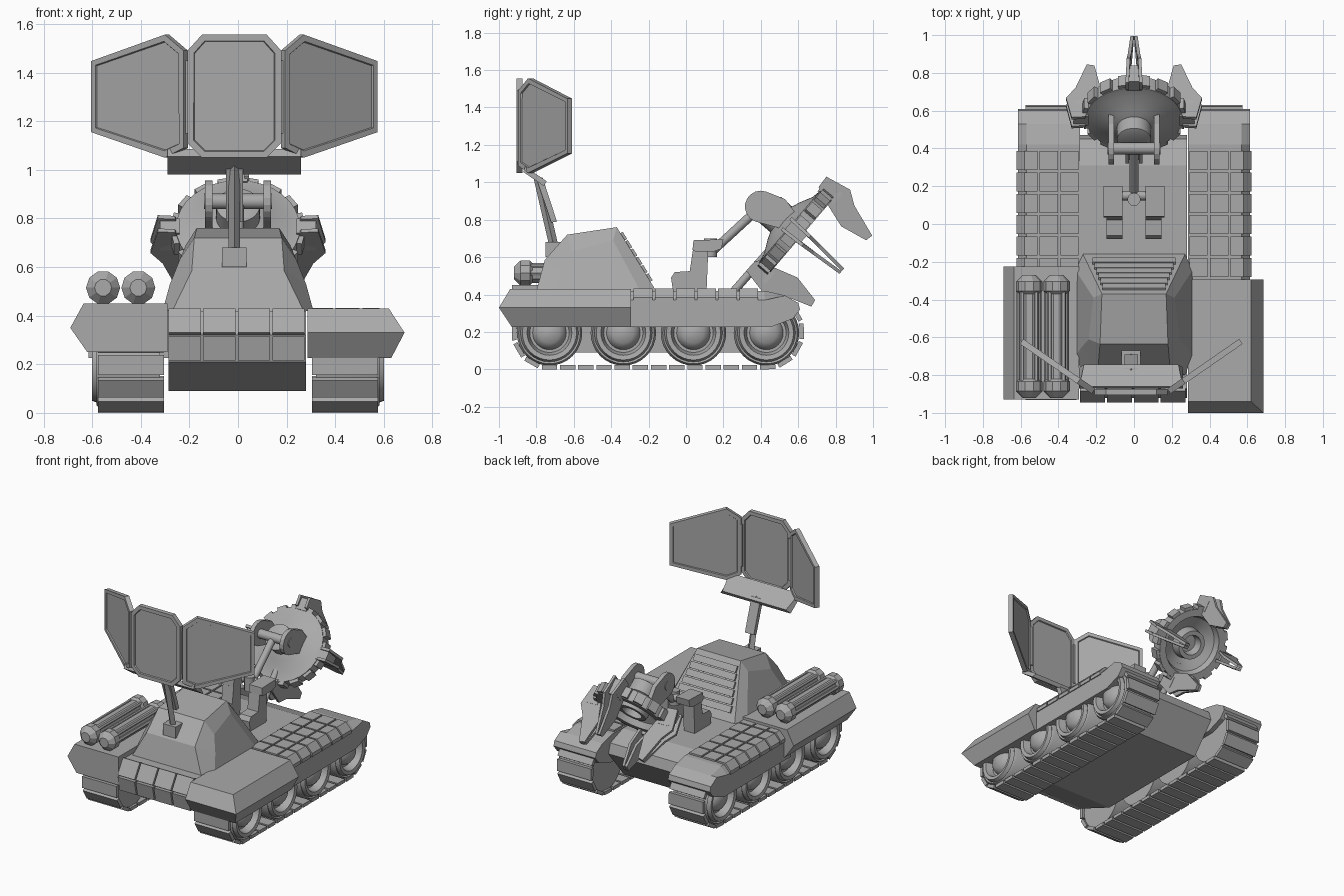
import bpy, bmesh
from math import sin, cos, pi, radians
from mathutils import Vector as V

if "Cube" in bpy.data.objects:
    bpy.data.objects.remove(bpy.data.objects["Cube"])

grey = bpy.data.materials.new("plain grey")
grey.use_nodes = True
grey.diffuse_color = (0.4, 0.4, 0.4, 1)
grey.node_tree.nodes["Principled BSDF"].inputs["Base Color"].default_value = grey.diffuse_color


# Helpers: each solid is a list of rings, each ring a list of points
def finish(name, bm, smooth=False):
    bmesh.ops.recalc_face_normals(bm, faces=bm.faces)
    me = bpy.data.meshes.new(name)
    bm.to_mesh(me)
    bm.free()
    me.materials.append(grey)
    ob = bpy.data.objects.new(name, me)
    bpy.context.collection.objects.link(ob)
    if smooth:
        bpy.ops.object.select_all(action='DESELECT')
        ob.select_set(True)
        bpy.context.view_layer.objects.active = ob
        bpy.ops.object.shade_smooth_by_angle(angle=radians(35))
    return ob


def make(name, *solids, smooth=False):
    bm = bmesh.new()
    for rings in solids:
        vs = [[bm.verts.new(p) for p in ring] for ring in rings]
        n = len(vs[0])
        for a, b in zip(vs, vs[1:]):
            for i in range(n):
                j = (i + 1) % n
                bm.faces.new((a[i], a[j], b[j], b[i]))
        bm.faces.new(vs[0])
        bm.faces.new(vs[-1])
    return finish(name, bm, smooth)


def extrude(outline, x0, x1):
    return [[(x, y, z) for y, z in outline] for x in (x0, x1)]


def box(x0, x1, y0, y1, z0, z1):
    return extrude([(y0, z0), (y1, z0), (y1, z1), (y0, z1)], x0, x1)


def lathe(profile, origin, axis, n=24):
    q = V(axis).to_track_quat('Z', 'Y')
    return [[V(origin) + q @ V((r * cos(2 * pi * i / n), r * sin(2 * pi * i / n), a))
             for i in range(n)] for r, a in profile]


def rod(p, q, r, n=12):
    d = V(q) - V(p)
    return lathe([(r, 0), (r, d.length)], p, d, n)


def flip(rings, s):
    return [[(s * p[0], p[1], p[2]) for p in ring] for ring in rings]


# Hull and nose armour
hull = [(-.87, .42), (-.92, .32), (-.89, .21), (-.6, .09), (.3, .09),
        (.47, .3), (.45, .37), (.31, .42)]
make("hull", extrude(hull, -.285, .28))
upper = [(-.86, .42), (-.885, .43), (-.945, .33), (-.92, .32)]
lower = [(-.92, .315), (-.945, .315), (-.925, .215), (-.89, .215)]
make("nose_armour", *[extrude(row, -.285 + .142 * i, -.153 + .142 * i)
                      for i in range(4) for row in (upper, lower)])

# Cabin with bevelled side panels
edge = [(.27, -.8, .42), (.19, -.755, .585), (.18, -.635, .72), (.17, -.37, .76), (.27, -.16, .42)]
side = [(.31, -.7, .42), (.28, -.655, .53), (.24, -.61, .63), (.215, -.39, .69), (.31, -.245, .42)]
make("cabin", flip([side], -1) + flip([edge], -1) + [edge, side])
slats = []
for i in range(6):
    t = .2 + .13 * i
    w = .235 - .08 * t
    p, d, n = V((0, -.16 - .21 * t, .42 + .34 * t)), V((0, -.012, .019)), V((0, .012, .007))
    quad = [p - d - n, p + d - n, p + d + n, p - d + n]
    slats.append(extrude([(v.y, v.z) for v in quad], -w, w))
make("cabin_grille", *slats)

# Front fenders: bevelled box on the left, flat-ended box on the right
def slab(z, x, y):
    return [(.285, y, z), (x, y, z), (x, -.295, z), (.285, -.295, z)]

make("front_fender_left", [slab(.225, .63, -.93), slab(.33, .685, -1), slab(.43, .62, -.94)])
section = [(-.29, .45), (-.635, .45), (-.69, .35), (-.62, .25), (-.29, .25)]
make("front_fender_right", [[(x, y, z) for x, z in section] for y in (-.93, -.225)])

# Canisters on the right fender
for k, x in enumerate((-.555, -.41)):
    o, ends = (x, -.92, .515), []
    prof = [(.035, 0), (.07, .035), (.07, .085), (.055, .1), (.055, .55), (.07, .565), (.07, .615), (.035, .65)]
    rails = [rod((x + .052 * cos(a), -.83, .515 + .052 * sin(a)),
                 (x + .052 * cos(a), -.36, .515 + .052 * sin(a)), .014, 6)
             for a in (pi / 4, 3 * pi / 4, 0, pi)]
    make("canister_%d" % (k + 1), lathe(prof, o, (0, 1, 0), 10), *rails)

# Rear fenders, armour tiles, wheels and tracks on both sides
fender = [(-.3, .225), (.45, .225), (.57, .27), (.61, .32), (.6, .355), (.53, .395), (.42, .42), (-.3, .42)]
wheel = [(.04, 0), (.175, 0), (.175, .245), (.165, .262), (.155, .255), (.145, .28), (.12, .275),
         (.105, .225), (.09, .225), (.08, .25), (.055, .27), (.01, .28)]
Y0, Y1, R, ZC = -.73, .43, .188, .2
RUN = Y1 - Y0
TOTAL = 2 * RUN + 2 * pi * R


def track_point(s):
    # Position and heading along the track loop
    if s < RUN:
        return Y0 + s, ZC - R, 0
    s -= RUN
    if s < pi * R:
        a = s / R
        return Y1 + R * sin(a), ZC - R * cos(a), a
    s -= pi * R
    if s < RUN:
        return Y1 - s, ZC + R, pi
    a = pi + (s - RUN) / R
    return Y0 + R * sin(a), ZC - R * cos(a), a


for s, label in ((1, "left"), (-1, "right")):
    low = [(y, z - .05 if z > .4 else z) for y, z in fender]
    rings = [[(x, y, z) for y, z in f] for x, f in ((.285, fender), (.57, fender), (.615, low))]
    make("rear_fender_" + label, flip(rings, s))
    tiles = []
    for i in range(6):
        y0 = -.28 + i * .113
        y1 = y0 + .101
        tiles += [box(.295, .39, y0, y1, .4, .432), box(.402, .5, y0, y1, .4, .432)]
        outer = [(.512, .4), (.512, .432), (.58, .432), (.622, .385), (.622, .36), (.58, .36)]
        tiles.append([[(x, y, z) for x, z in outer] for y in (y0, y1)])
    make("fender_tiles_" + label, *[flip(t, s) for t in tiles])
    for k, y in enumerate((-.73, -.335, .04, .43)):
        make("wheel_%s_%d" % (label, k + 1), flip(lathe(wheel, (.32, y, .195), (1, 0, 0), 32), s), smooth=True)
    links = []
    for i in range(36):
        y, z, a = track_point(TOTAL * i / 36)
        quad = [(y + u * cos(a) - v * sin(a), z + u * sin(a) + v * cos(a))
                for u, v in ((-.041, -.012), (.041, -.012), (.041, .012), (-.041, .012))]
        links.append(flip(extrude(quad, .305, .575), s))
    make("track_" + label, *links)

# Mast and cross bar for the panel array
CX = -.015
mast = [rod((CX, -.7, .63), (CX, -.79, 1.02), .024, 4),
        extrude([(-.72, .785), (-.69, .79), (-.765, 1.02), (-.8, 1.02)], CX - .035, CX + .035),
        box(CX - .05, CX + .05, -.75, -.66, .6, .68)]
make("mast", *mast)
bar = [(-.87, 1.055), (-.76, .98), (-.745, 1.005), (-.86, 1.085)]
make("cross_bar", [[(CX + s * (.275 if y < -.8 or z < 1 else .25), y, z) for y, z in bar] for s in (-1, 1)])


# Three framed panels with recessed faces
def panel(name, outline, origin, direction):
    d = V(direction).normalized()
    n = V((-d.y, d.x, 0)) * .016
    bm = bmesh.new()
    pts = [V(origin) + d * u + V((0, 0, z)) for u, z in outline]
    a = [bm.verts.new(p - n) for p in pts]
    b = [bm.verts.new(p + n) for p in pts]
    caps = [bm.faces.new(a), bm.faces.new(b[::-1])]
    for i in range(len(a)):
        j = (i + 1) % len(a)
        bm.faces.new((a[i], b[i], b[j], a[j]))
    bmesh.ops.recalc_face_normals(bm, faces=bm.faces)
    bmesh.ops.inset_individual(bm, faces=caps, thickness=.028, depth=0)
    bmesh.ops.inset_individual(bm, faces=caps, thickness=.004, depth=-.008)
    finish(name, bm)


w = .193
centre = [(-w, 1.11), (-w + .06, 1.05), (w - .06, 1.05), (w, 1.11), (w, 1.49), (w - .06, 1.556), (-w + .06, 1.556), (-w, 1.49)]
panel("panel_centre", centre, (CX, -.89, 0), (1, 0, 0))
wing = [(0, 1.09), (.094, 1.05), (.463, 1.155), (.463, 1.447), (.094, 1.556), (0, 1.49)]
for s, label in ((1, "left"), (-1, "right")):
    panel("panel_" + label, wing, (CX + s * .2, -.885, 0), (s * .383, .265, 0))
    make("panel_hinge_" + label, box(CX + s * .2 - .02, CX + s * .2 + .02, -.885, -.865, 1.15, 1.45))

# Crane supports on the deck
foot = [(-.08, .49), (-.06, .52), (.02, .525), (.04, .66), (.12, .66), (.11, .42), (-.07, .42)]
head = [(.035, .64), (.04, .69), (.2, .695), (.19, .645), (.15, .63), (.05, .63)]
for s, label in ((1, "left"), (-1, "right")):
    make("crane_support_" + label, flip(extrude(foot, .06, .145), s), flip(extrude(head, .06, .162), s))
make("crane_arm", rod((0, .15, .64), (0, .4, .87), .024), rod((0, .13, .6), (0, .13, .7), .035),
     rod((-.06, .15, .66), (.06, .15, .66), .025), rod((0, .24, .4), (0, .46, .65), .022), smooth=True)
make("crane_pin", rod((-.14, .4, .87), (.14, .4, .87), .032), smooth=True)
arc = [(.4 + .085 * cos(radians(a)), .87 + .085 * sin(radians(a))) for a in range(70, 251, 20)]
plate = arc + [(.5, .755), (.59, .83), (.53, .91)]
make("crane_bracket", extrude(plate, -.135, -.105), extrude(plate, .105, .135))

# Tilted grapple ring, hollow at the back
O, AXIS, UP = V((0, .585, .737)), V((0, .76, -.65)), V((0, .65, .76))
dish = [(.06, -.19), (.09, -.18), (.09, -.1), (.13, -.085), (.2, -.05), (.255, -.04), (.255, .04), (.205, .04),
        (.19, .0), (.11, -.04), (.1, .03), (.07, .03), (.06, -.03)]
make("grapple_ring", lathe(dish, O, AXIS, 32), smooth=True)


def place(theta, t, a, r):
    out = UP * cos(theta) + V((1, 0, 0)) * sin(theta)
    tan = V((1, 0, 0)) * cos(theta) - UP * sin(theta)
    return O + out * r + tan * t + AXIS * a


def block(theta, t, a0, a1, r0, r1):
    return [[place(theta, u, a, r) for a, r in ((a0, r0), (a1, r0), (a1, r1), (a0, r1))] for u in (-t, t)]


make("grapple_rim", *[block(2 * pi * (i + .5) / 16, .032, -.035, .035, .24, .275) for i in range(16)])

# Four claws, each of two converging plates on a base block
claw = [(-.065, .33), (.077, .36), (.15, .31), (.326, .25), (.318, .21), (.168, .18), (.04, .22), (-.06, .26)]
for k, label in enumerate(("top", "left", "bottom", "right")):
    th = k * pi / 2
    plates = [[[place(th, s * (.045 - .08 * max(a, 0) - t), a, r) for a, r in claw]
               for t in (0, .018)] for s in (1, -1)]
    make("claw_" + label, block(th, .04, -.05, .06, .24, .32), *plates)
